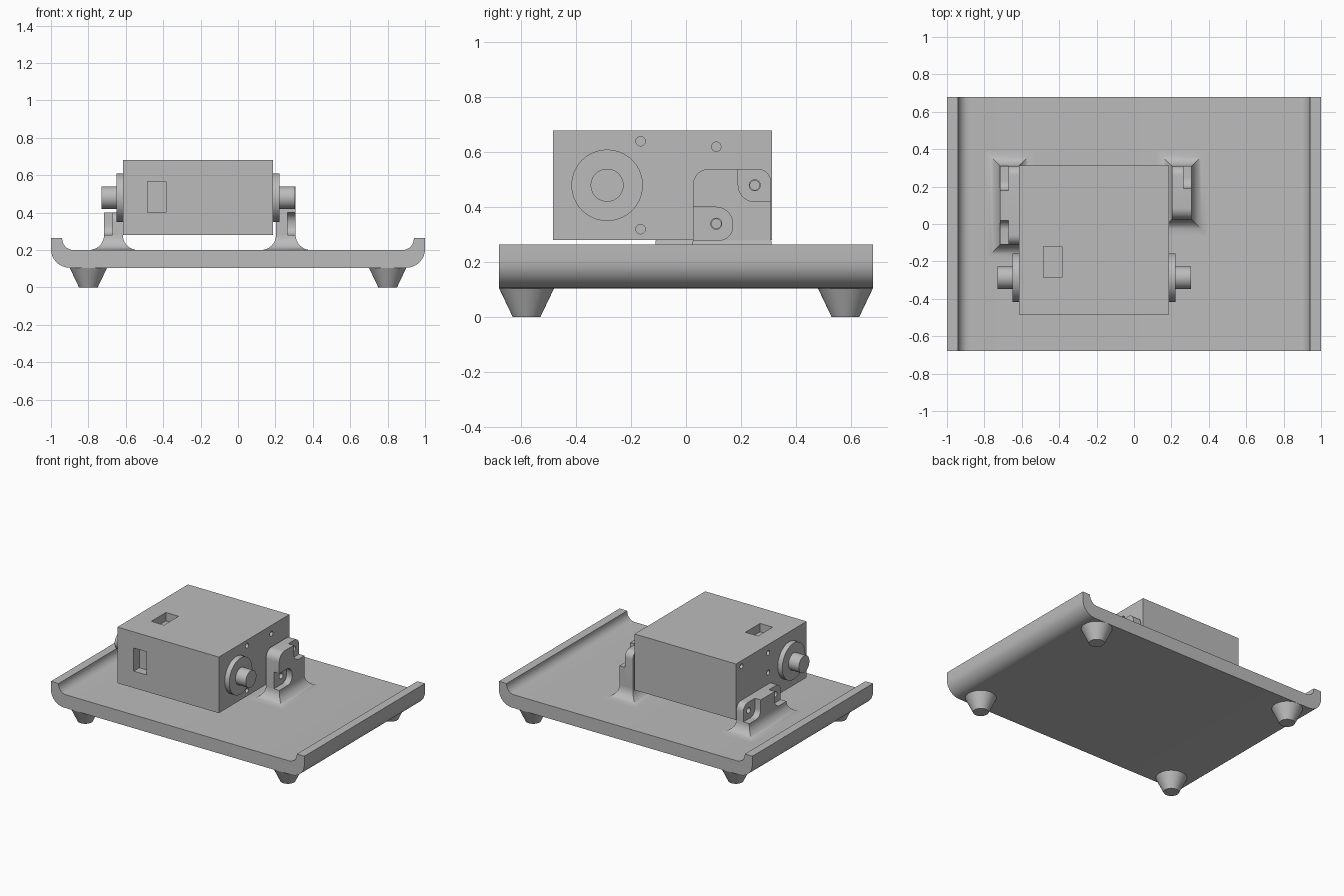
import bpy, bmesh, math
from mathutils import Vector, Matrix

cube = bpy.data.objects.get("Cube")
if cube:
    bpy.data.objects.remove(cube, do_unlink=True)

GREY = bpy.data.materials.new("plain grey")
GREY.use_nodes = True
GREY.diffuse_color = (0.5, 0.5, 0.5, 1)
GREY.node_tree.nodes["Principled BSDF"].inputs["Base Color"].default_value = (0.5, 0.5, 0.5, 1)


def finish(name, bm):
    bmesh.ops.recalc_face_normals(bm, faces=bm.faces)
    mesh = bpy.data.meshes.new(name)
    bm.to_mesh(mesh)
    bm.free()
    mesh.materials.append(GREY)
    ob = bpy.data.objects.new(name, mesh)
    bpy.context.collection.objects.link(ob)
    return ob


def select(ob):
    bpy.ops.object.select_all(action='DESELECT')
    ob.select_set(True)
    bpy.context.view_layer.objects.active = ob


def smooth(ob):
    select(ob)
    bpy.ops.object.shade_smooth_by_angle(angle=math.radians(35))


def rounded(corners, steps=8):
    """Outline of square corners (u, v, radius) with arcs."""
    out = []
    for i, (u, v, r) in enumerate(corners):
        p = Vector((u, v))
        if r == 0:
            out.append(p)
            continue
        before = (Vector(corners[i - 1][:2]) - p).normalized()
        after = (Vector(corners[(i + 1) % len(corners)][:2]) - p).normalized()
        centre = p + r * (before + after)
        for k in range(steps + 1):
            t = math.pi / 2 * k / steps
            out.append(centre - r * (after * math.cos(t) + before * math.sin(t)))
    return out


def prism(name, outline, start, end, place):
    bm = bmesh.new()
    rings = [[bm.verts.new(place(p.x, p.y, d)) for p in outline] for d in (start, end)]
    bm.faces.new(rings[0])
    bm.faces.new(rings[1])
    n = len(outline)
    for i in range(n):
        j = (i + 1) % n
        bm.faces.new((rings[0][i], rings[0][j], rings[1][j], rings[1][i]))
    return finish(name, bm)


def along_x(u, v, d):
    return (d, u, v)


def along_y(u, v, d):
    return (u, d, v)


def box(name, lo, hi):
    lo, hi = Vector(lo), Vector(hi)
    bm = bmesh.new()
    bmesh.ops.create_cube(bm, size=1, matrix=Matrix.Translation((lo + hi) / 2)
                          @ Matrix.Diagonal((*(hi - lo), 1)))
    return finish(name, bm)


def rod(name, x0, x1, y, z, r):
    """Cylinder lying along x."""
    bm = bmesh.new()
    bmesh.ops.create_cone(bm, cap_ends=True, segments=40, radius1=r, radius2=r, depth=abs(x1 - x0),
                          matrix=Matrix.Translation(((x0 + x1) / 2, y, z))
                          @ Matrix.Rotation(math.pi / 2, 4, 'Y'))
    return finish(name, bm)


def cut(ob, cutters):
    select(ob)
    for c in cutters:
        mod = ob.modifiers.new("cut", 'BOOLEAN')
        mod.operation, mod.solver, mod.object = 'DIFFERENCE', 'EXACT', c
        bpy.ops.object.modifier_apply(modifier=mod.name)
        bpy.data.objects.remove(c, do_unlink=True)


def flare(name, x0, x1, y0, y1, r=0.08, z=0.2, steps=8):
    """Concave mitred skirt round a bracket foot."""
    bm = bmesh.new()
    rings = []
    for k in range(steps + 1):
        t = math.pi / 2 * k / steps
        o, h = r * (1 - math.sin(t)), z + r * (1 - math.cos(t))
        rings.append([bm.verts.new(c) for c in ((x0 - o, y0 - o, h), (x1 + o, y0 - o, h),
                                                (x1 + o, y1 + o, h), (x0 - o, y1 + o, h))])
    for a, b in zip(rings, rings[1:]):
        for i in range(4):
            j = (i + 1) % 4
            bm.faces.new((a[i], a[j], b[j], b[i]))
    bm.faces.new(rings[0])
    bm.faces.new(rings[-1])
    smooth(finish(name, bm))


# Tray with rolled side lips
tray = prism("tray", rounded([
    (-1, 0.105, 0.1), (1, 0.105, 0.1), (1, 0.265, 0), (0.94, 0.265, 0),
    (0.94, 0.2, 0.06), (-0.94, 0.2, 0.06), (-0.94, 0.265, 0), (-1, 0.265, 0)]),
    -0.68, 0.68, along_y)
smooth(tray)

# Tapered feet
for sx, side in ((-1, "right"), (1, "left")):
    for sy, end in ((-1, "front"), (1, "back")):
        bm = bmesh.new()
        bmesh.ops.create_cone(bm, cap_ends=True, segments=40, radius1=0.05, radius2=0.1,
                              depth=0.105, matrix=Matrix.Translation((0.8 * sx, 0.58 * sy, 0.0525)))
        smooth(finish(f"{end}_{side}_foot", bm))

# Motor box with two pockets and screw holes
XL, XR = -0.614, 0.187
body = box("motor_box", (XL, -0.483, 0.28), (XR, 0.313, 0.68))
cutters = [box("front_pocket", (-0.485, -0.6, 0.4), (-0.385, -0.42, 0.565)),
           box("top_pocket", (-0.485, -0.285, 0.62), (-0.385, -0.12, 0.8))]
left_holes = [(-0.165, 0.64), (-0.165, 0.32), (0.11, 0.62), (0.25, 0.48), (0.11, 0.34)]
right_holes = [(0.25, 0.64), (-0.05, 0.62), (-0.05, 0.48), (0.25, 0.34), (-0.05, 0.34)]
for x, holes in ((XR, left_holes), (XL, right_holes)):
    cutters += [rod("hole", x - 0.04, x + 0.04, y, z, 0.017) for y, z in holes]
cut(body, cutters)
smooth(body)

# Hub and shaft on each side
for x, s, side in ((XR, 1, "left"), (XL, -1, "right")):
    smooth(rod(side + "_hub", x - s * 0.01, x + s * 0.036, -0.287, 0.48, 0.13))
    smooth(rod(side + "_shaft", x, x + s * 0.117, -0.287, 0.48, 0.06))

# Tall left bracket: thin plate plus outer body stepped round the screw pockets
plate = prism("left_bracket_plate", rounded([
    (0.025, 0.25, 0), (0.31, 0.25, 0), (0.31, 0.54, 0.05), (0.025, 0.54, 0.06)]),
    0.203, 0.265, along_x)
cut(plate, [rod("hole", 0.1, 0.4, y, z, 0.02) for y, z in left_holes[3:]])
smooth(plate)
smooth(prism("left_bracket_body", rounded([
    (0.025, 0.54, 0.06), (0.025, 0.4, 0), (0.17, 0.4, 0.06), (0.17, 0.28, 0.05),
    (0.025, 0.28, 0), (0.025, 0.25, 0), (0.31, 0.25, 0), (0.31, 0.42, 0),
    (0.19, 0.42, 0.06), (0.19, 0.54, 0)]), 0.265, 0.308, along_x))
flare("left_bracket_skirt", 0.203, 0.308, 0.025, 0.31)

# Low right bracket with a screw pocket at each end
plate = prism("right_bracket_plate", rounded([
    (-0.11, 0.25, 0), (0.31, 0.25, 0), (0.31, 0.4, 0.05), (-0.11, 0.4, 0.05)]),
    -0.67, -0.616, along_x)
cut(plate, [rod("hole", -0.8, -0.5, y, z, 0.02) for y, z in right_holes[3:]])
smooth(plate)
smooth(prism("right_bracket_body", rounded([
    (0.02, 0.4, 0), (0.02, 0.28, 0.05), (-0.11, 0.28, 0), (-0.11, 0.25, 0),
    (0.31, 0.25, 0), (0.31, 0.28, 0), (0.18, 0.28, 0.05), (0.18, 0.4, 0)]),
    -0.716, -0.67, along_x))
flare("right_bracket_skirt", -0.716, -0.616, -0.11, 0.31)
